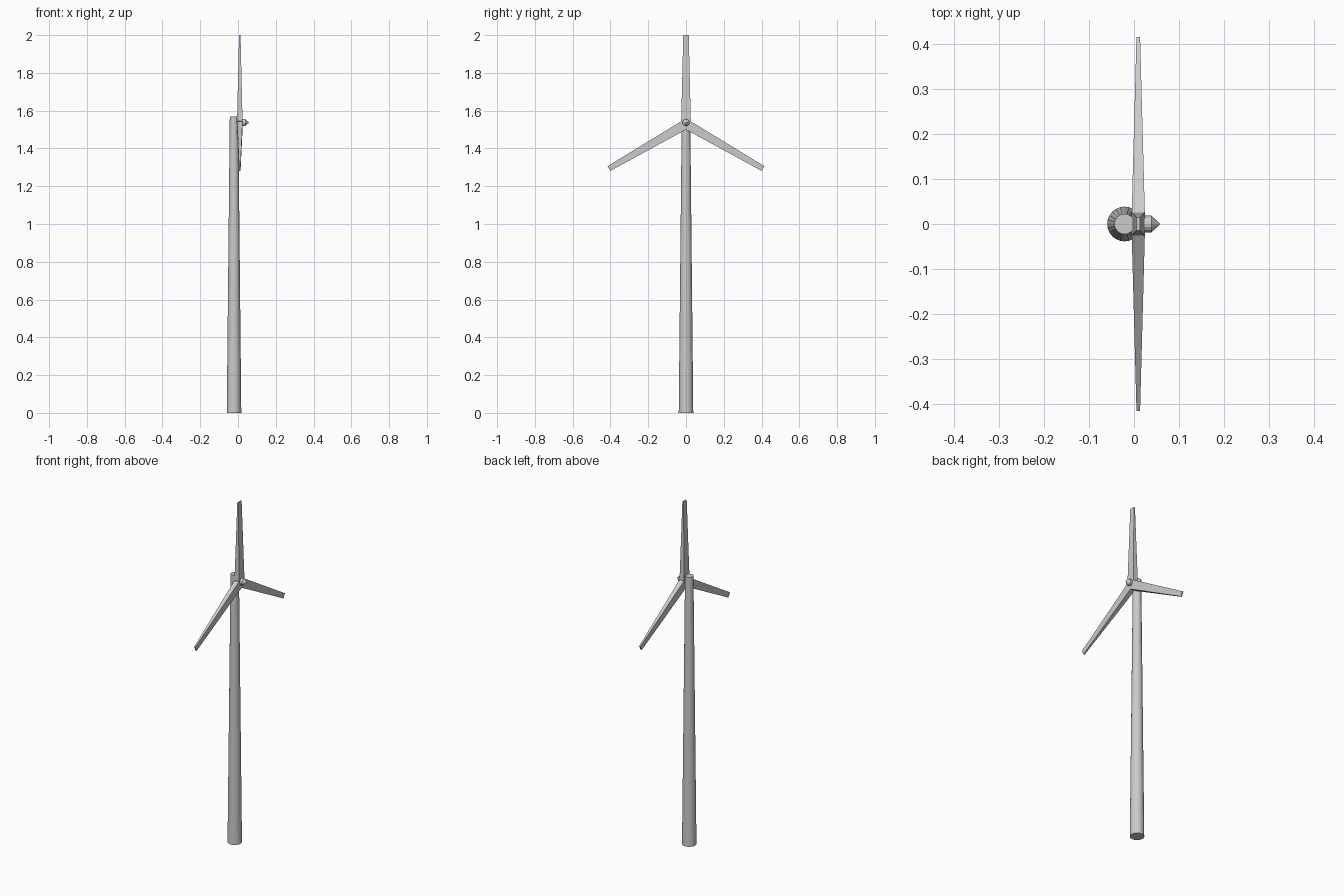
import bpy, bmesh
from math import radians, pi
from mathutils import Matrix, Vector

if "Cube" in bpy.data.objects:
    bpy.data.objects.remove(bpy.data.objects["Cube"])

ROTOR = Vector((0.0095, 0, 1.529))


def cone(name, r1, r2, start, end, sides, along_x=False):
    """Flat-faced frustum between two points along z or x."""
    start, end = Vector(start), Vector(end)
    rot = (0, pi / 2, 0) if along_x else (0, 0, 0)
    bpy.ops.mesh.primitive_cone_add(vertices=sides, radius1=r1, radius2=r2,
                                    depth=(end - start).length,
                                    location=(start + end) / 2, rotation=rot)
    bpy.context.object.name = name


def blade(name, angle):
    """Tapered box: (distance, half thickness, half width) at root and tip."""
    bm = bmesh.new()
    rings = []
    for z, t, w in ((0.0, 0.0145, 0.026), (0.03, 0.0145, 0.0255), (0.471, 0.004, 0.0145)):
        rings.append([bm.verts.new((sx * t, sy * w, z))
                      for sx, sy in ((-1, -1), (1, -1), (1, 1), (-1, 1))])
    for a, b in zip(rings, rings[1:]):
        for i in range(4):
            j = (i + 1) % 4
            bm.faces.new((a[i], a[j], b[j], b[i]))
    bm.faces.new(rings[0][::-1])
    bm.faces.new(rings[-1])
    # pull the root corners to a point so the three blades meet in clean mitres
    for v in rings[0]:
        v.co.y = 0
    for v in rings[1]:
        v.co.z = 0.015
    bmesh.ops.remove_doubles(bm, verts=bm.verts, dist=1e-5)
    bmesh.ops.recalc_face_normals(bm, faces=bm.faces)
    bm.transform(Matrix.Translation(ROTOR) @ Matrix.Rotation(angle, 4, 'X'))
    mesh = bpy.data.meshes.new(name)
    bm.to_mesh(mesh)
    bm.free()
    bpy.context.collection.objects.link(bpy.data.objects.new(name, mesh))


# Tapered tower
cone("tower", 0.0385, 0.0225, (-0.021, 0, 0), (-0.021, 0, 1.57), 24)

# Three blades
for i in range(3):
    blade(f"blade_{i + 1}", radians(120 * i))

# Hub shaft and pointed nose
cone("hub", 0.0185, 0.0185, (-0.015, 0, 1.537), (0.039, 0, 1.537), 16, True)
cone("hub_nose", 0.0185, 0, (0.039, 0, 1.537), (0.058, 0, 1.537), 16, True)
